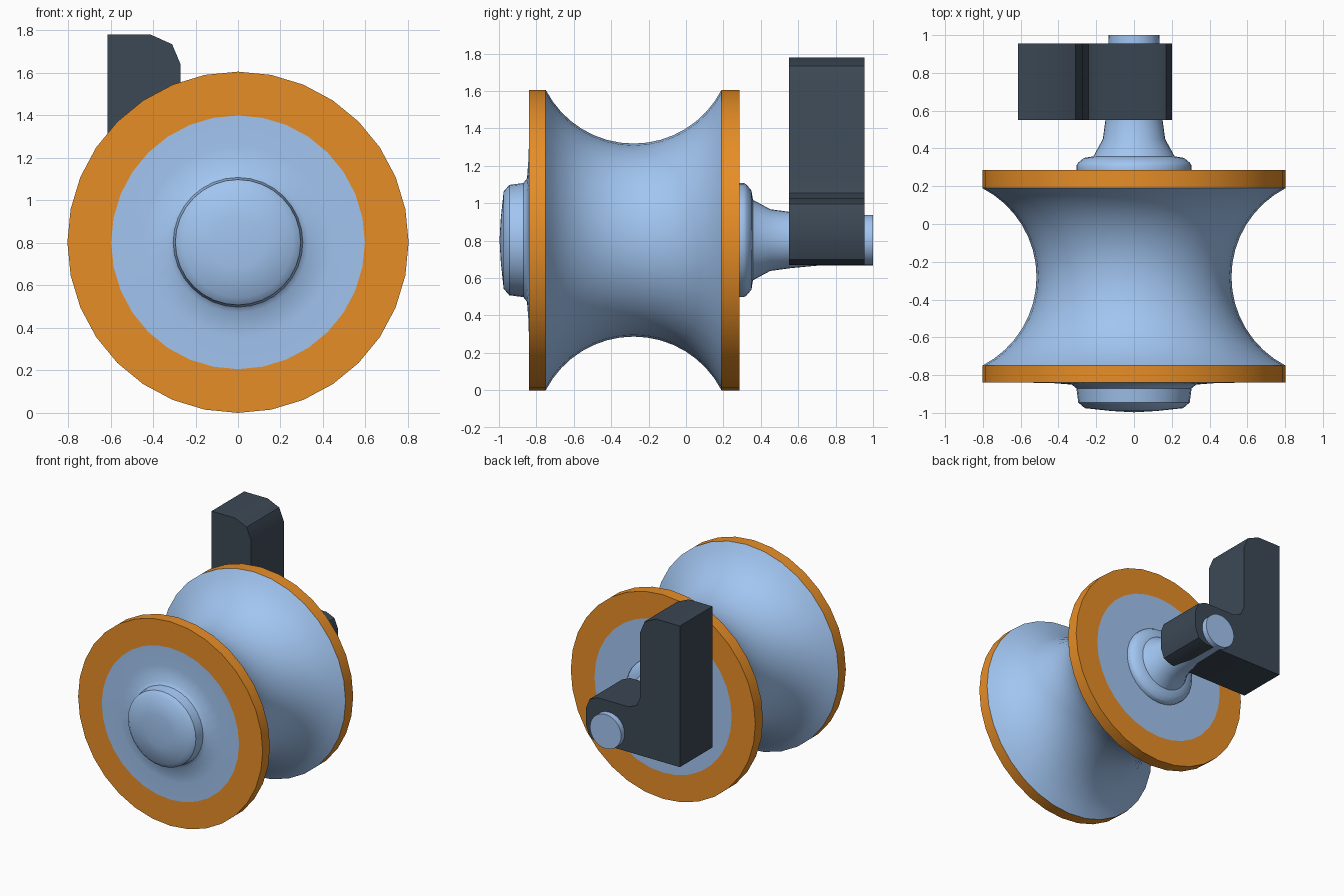
import bpy, bmesh, math

if "Cube" in bpy.data.objects:
    bpy.data.objects.remove(bpy.data.objects["Cube"])

AXIS_Z = 0.803   # height of the roller's axis
SIDES = 32


def material(name, rgb):
    m = bpy.data.materials.new(name)
    m.diffuse_color = (*rgb, 1)
    m.use_nodes = True
    m.node_tree.nodes["Principled BSDF"].inputs["Base Color"].default_value = m.diffuse_color
    return m


BLUE = material("light_blue", (0.36, 0.56, 0.88))
ORANGE = material("orange", (0.80, 0.27, 0.02))
SLATE = material("dark_slate", (0.045, 0.065, 0.09))


def finish(name, bm, mat, angle):
    me = bpy.data.meshes.new(name)
    bm.to_mesh(me)
    bm.free()
    me.materials.append(mat)
    ob = bpy.data.objects.new(name, me)
    bpy.context.collection.objects.link(ob)
    bpy.ops.object.select_all(action='DESELECT')
    ob.select_set(True)
    bpy.context.view_layer.objects.active = ob
    bpy.ops.object.shade_smooth_by_angle(angle=math.radians(angle))
    return ob


def lathe(name, profile, mat):
    """Turn (radius, y) points, listed front to back, around the y axis."""
    bm = bmesh.new()
    rings = []
    for r, y in profile:
        if r == 0:
            rings.append([bm.verts.new((0, y, AXIS_Z))] * SIDES)
            continue
        angles = [2 * math.pi * i / SIDES for i in range(SIDES)]
        rings.append([bm.verts.new((r * math.cos(a), y, AXIS_Z + r * math.sin(a)))
                      for a in angles])
    for p, q in zip(rings, rings[1:]):
        for i in range(SIDES):
            j = (i + 1) % SIDES
            loop = list(dict.fromkeys((p[i], p[j], q[j], q[i])))
            bm.faces.new(loop)
    return finish(name, bm, mat, 35)


# Front face with domed cap
lathe("front_cap", [(0, -0.997), (0.12, -0.99), (0.26, -0.975), (0.295, -0.945),
                    (0.305, -0.87), (0.33, -0.85), (0.45, -0.841), (0.597, -0.84)], BLUE)

# Orange rims on both ends
lathe("front_rim", [(0.597, -0.84), (0.803, -0.84), (0.803, -0.75)], ORANGE)
lathe("back_rim", [(0.803, 0.19), (0.803, 0.285), (0.597, 0.285)], ORANGE)

# Concave roller body: circular arc between the rims
half, depth = 0.47, 0.287
rad = (half ** 2 + depth ** 2) / (2 * depth)
span = math.asin(half / rad)
arc = []
for k in range(17):
    t = span * (k / 8 - 1)
    arc.append((0.516 + rad * (1 - math.cos(t)), -0.28 + rad * math.sin(t)))
lathe("roller_body", arc, BLUE)

# Back face, flared collar and axle
lathe("axle", [(0.597, 0.285), (0.305, 0.285), (0.305, 0.31), (0.295, 0.325), (0.265, 0.35),
               (0.215, 0.358), (0.165, 0.45), (0.15, 0.56), (0.137, 0.7),
               (0.135, 1.0), (0, 1.0)], BLUE)

# L-shaped bracket: outline in x, z pushed along y
outline = [(-0.615, 0.67), (0.10, 0.67), (0.17, 0.70), (0.20, 0.78), (0.20, 0.92),
           (0.17, 0.995), (0.10, 1.025), (-0.17, 1.025), (-0.24, 1.055), (-0.27, 1.125),
           (-0.27, 1.64), (-0.31, 1.735), (-0.41, 1.78), (-0.615, 1.78)]
bm = bmesh.new()
face = bm.faces.new([bm.verts.new((x, 0.55, z)) for x, z in outline])
ext = bmesh.ops.extrude_face_region(bm, geom=[face], use_keep_orig=True)
bmesh.ops.translate(bm, vec=(0, 0.405, 0),
                    verts=[v for v in ext["geom"] if isinstance(v, bmesh.types.BMVert)])
bmesh.ops.recalc_face_normals(bm, faces=bm.faces)
finish("bracket", bm, SLATE, 30)
